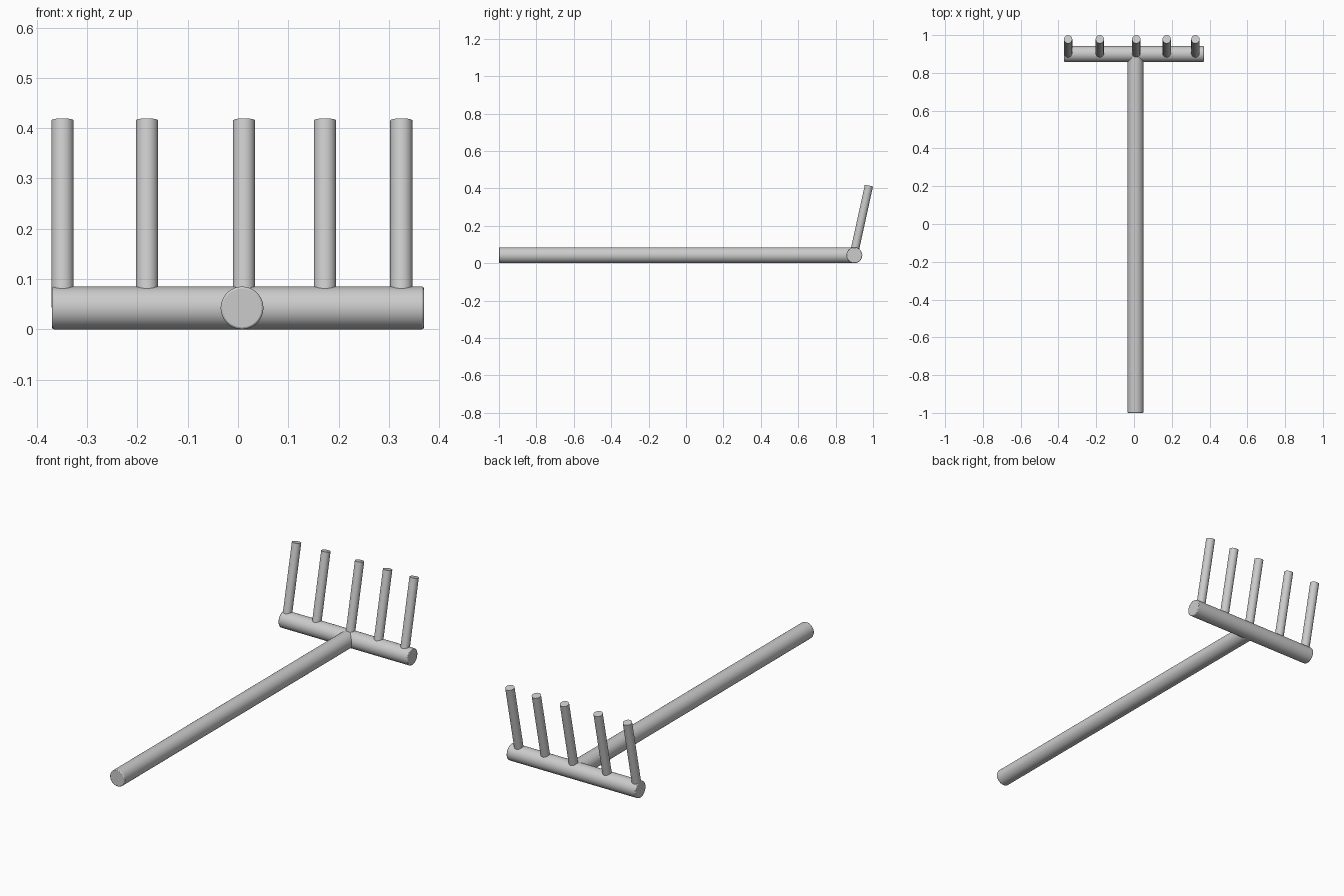
import bpy, math
from mathutils import Vector

if "Cube" in bpy.data.objects:
    bpy.data.objects.remove(bpy.data.objects["Cube"])


def rod(name, start, end, radius, sides=48, bevel=0.0):
    """Smooth round rod between two points, with optional softened rims."""
    a, b = Vector(start), Vector(end)
    d = b - a
    bpy.ops.mesh.primitive_cylinder_add(
        vertices=sides, radius=radius, depth=d.length, location=(a + b) / 2,
        rotation=d.to_track_quat('Z', 'Y').to_euler())
    ob = bpy.context.object
    ob.name = name
    if bevel:
        m = ob.modifiers.new("soft_rim", 'BEVEL')
        m.width = bevel
        m.segments = 2
        m.limit_method = 'ANGLE'
        m.angle_limit = math.radians(40)
    bpy.ops.object.shade_smooth_by_angle(angle=math.radians(35))
    return ob


R = 0.0425       # handle and crossbar radius
BAR_Y = 0.9

# Long handle, running into the middle of the crossbar
rod("handle", (0.008, -1.0, R), (0.008, BAR_Y, R), R, bevel=0.004)

# Crossbar
rod("crossbar", (-0.37, BAR_Y, R), (0.37, BAR_Y, R), R, bevel=0.004)

# Five tines leaning away from the handle
for i, x in enumerate((-0.349, -0.181, 0.012, 0.173, 0.325)):
    rod(f"tine_{i + 1}", (x, 0.897, 0.045), (x, 0.978, 0.415), 0.0222, sides=32)
